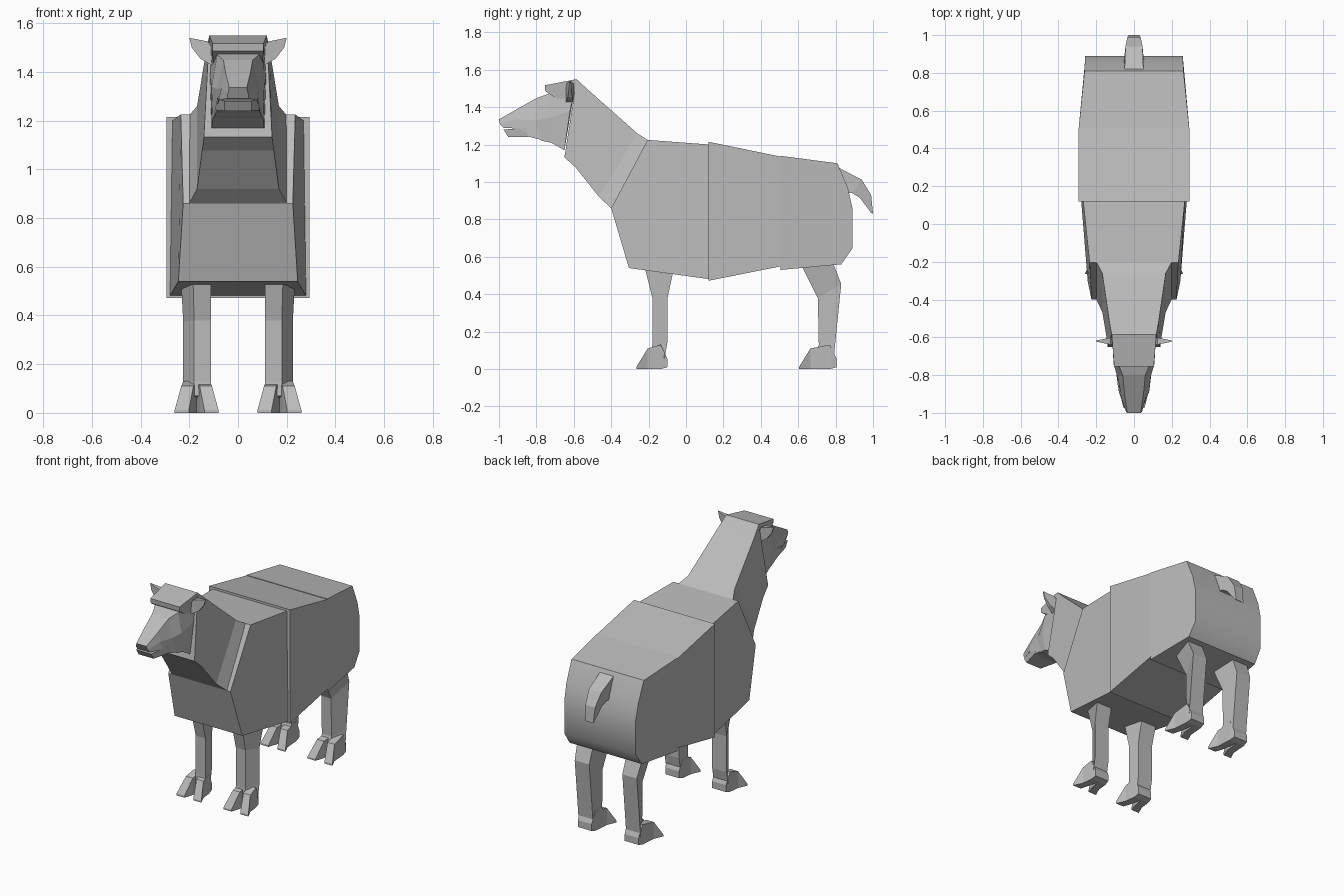
import bpy, bmesh, math

if "Cube" in bpy.data.objects:
    bpy.data.objects.remove(bpy.data.objects["Cube"])

wool = bpy.data.materials.new("plain_grey")
wool.diffuse_color = (0.5, 0.5, 0.5, 1)
wool.use_nodes = True
wool.node_tree.nodes["Principled BSDF"].inputs["Base Color"].default_value = wool.diffuse_color


def finish(name, bm, smooth=False):
    bmesh.ops.recalc_face_normals(bm, faces=bm.faces)
    mesh = bpy.data.meshes.new(name)
    bm.to_mesh(mesh)
    bm.free()
    mesh.materials.append(wool)
    ob = bpy.data.objects.new(name, mesh)
    bpy.context.collection.objects.link(ob)
    if smooth:
        bpy.ops.object.select_all(action='DESELECT')
        bpy.context.view_layer.objects.active = ob
        ob.select_set(True)
        bpy.ops.object.shade_smooth_by_angle(angle=math.radians(40))
    return ob


def loft(name, rings, side=1, smooth=False):
    """Skin closed rings of equal point count and cap both ends."""
    bm = bmesh.new()
    loops = [[bm.verts.new((x * side, y, z)) for x, y, z in r] for r in rings]
    n = len(loops[0])
    for a, b in zip(loops, loops[1:]):
        for i in range(n):
            j = (i + 1) % n
            bm.faces.new((a[i], a[j], b[j], b[i]))
    bm.faces.new(loops[0])
    bm.faces.new(loops[-1])
    return finish(name, bm, smooth)


def ring(*half):
    """Mirror (half width, y, z) points, listed top to bottom, into a ring."""
    return list(half) + [(-x, y, z) for x, y, z in reversed(half)]


def slab(name, profile, smooth=False):
    """Side profile of (y, z, half width) spanning the body."""
    return loft(name, [[(-w, y, z) for y, z, w in profile],
                       [(w, y, z) for y, z, w in profile]], 1, smooth)


# Body: three overlapping sections
slab("chest", [(-.40, .86, .225), (-.205, 1.225, .235), (.13, 1.20, .27),
               (.13, .48, .28), (-.305, .54, .245)])
slab("belly", [(.12, 1.215, .293), (.51, 1.135, .293),
               (.51, .55, .293), (.12, .472, .293)])
slab("rump", [(.505, 1.14, .293), (.81, 1.10, .262), (.865, .97, .26),
              (.89, .86, .258), (.89, .645, .258), (.83, .56, .262),
              (.505, .53, .293)], True)

# Neck
loft("neck", [
    ring((.20, -.20, 1.222), (.20, -.40, .86)),
    ring((.168, -.26, 1.26), (.168, -.465, .92)),
    ring((.13, -.52, 1.49), (.147, -.59, 1.078)),
    ring((.118, -.585, 1.55), (.14, -.65, 1.132))])

# Head
loft("head", [
    ring((.105, -.59, 1.53), (.115, -.62, 1.38), (.108, -.65, 1.17)),
    ring((.085, -.74, 1.47), (.108, -.74, 1.34), (.103, -.72, 1.21)),
    ring((.06, -.80, 1.448), (.088, -.81, 1.33), (.095, -.77, 1.22)),
    ring((.05, -.90, 1.392), (.068, -.90, 1.335), (.08, -.89, 1.285)),
    ring((.036, -1.0, 1.335), (.042, -.995, 1.31), (.045, -.975, 1.29))])
loft("lower_jaw", [
    ring((.09, -.74, 1.30), (.10, -.74, 1.218)),
    ring((.085, -.86, 1.29), (.085, -.84, 1.242)),
    ring((.055, -.975, 1.28), (.055, -.95, 1.24))])
slab("forelock", [(-.585, 1.55, .118), (-.755, 1.517, .105),
                  (-.752, 1.485, .105), (-.65, 1.42, .10), (-.60, 1.42, .11)])

# Tail
loft("tail", [
    ring((.05, .81, 1.08), (.055, .85, .94)),
    ring((.045, .94, 1.012), (.05, .89, .94)),
    ring((.035, .99, .93), (.042, .93, .915)),
    ring((.028, 1.0, .83), (.028, .99, .835))])


def leg_ring(yf, zf, yb, zb, xi=.11, xf=.18, xb=.225):
    return [(xi, yf, zf), (xf, yf, zf), (xb, yb, zb), (xi + .01, yb, zb)]


def toe(name, heel, tip, side, flip):
    """Wedge toe running forward from the heel; flip gives the outer one."""
    rings = []
    for y, xi, xo, z0, z1 in ((heel, .12, .17, .01, .055),
                              (heel - .035, .115, .17, .0, .13),
                              (tip + .06, .107, .157, .0, .11),
                              (tip, .08, .138, .0, .012)):
        if flip:
            xi, xo = .34 - xi, .34 - xo
        rings.append([(xi, y, z0), (xo, y, z0), (xo, y, z1), (xi, y, z1)])
    loft(name, rings, side)


for side, tag in ((1, "right"), (-1, "left")):
    # Ears: thin tapered leaves
    outline = [(.20, 1.54), (.125, 1.525), (.09, 1.48),
               (.105, 1.425), (.155, 1.455), (.19, 1.50)]
    loft("ear_" + tag,
         [[(x, -.645 + .2 * (x - .09), z) for x, z in outline],
          [(x, -.595 - .2 * (x - .09), z) for x, z in outline]], side)
    # Front legs
    loft("front_leg_" + tag, [
        leg_ring(-.225, .56, -.06, .56, xf=.185, xb=.235),
        leg_ring(-.18, .38, -.10, .375),
        leg_ring(-.18, .13, -.10, .14),
        leg_ring(-.185, .07, -.115, .055)], side)
    # Hind legs
    loft("hind_leg_" + tag, [
        leg_ring(.61, .57, .785, .57, xf=.19, xb=.235),
        leg_ring(.705, .38, .83, .455),
        leg_ring(.71, .13, .80, .16),
        leg_ring(.69, .07, .79, .055)], side)
    # Cloven feet
    for part, heel, tip in (("front", -.10, -.265), ("hind", .805, .605)):
        toe(part + "_inner_toe_" + tag, heel, tip, side, False)
        toe(part + "_outer_toe_" + tag, heel, tip, side, True)
